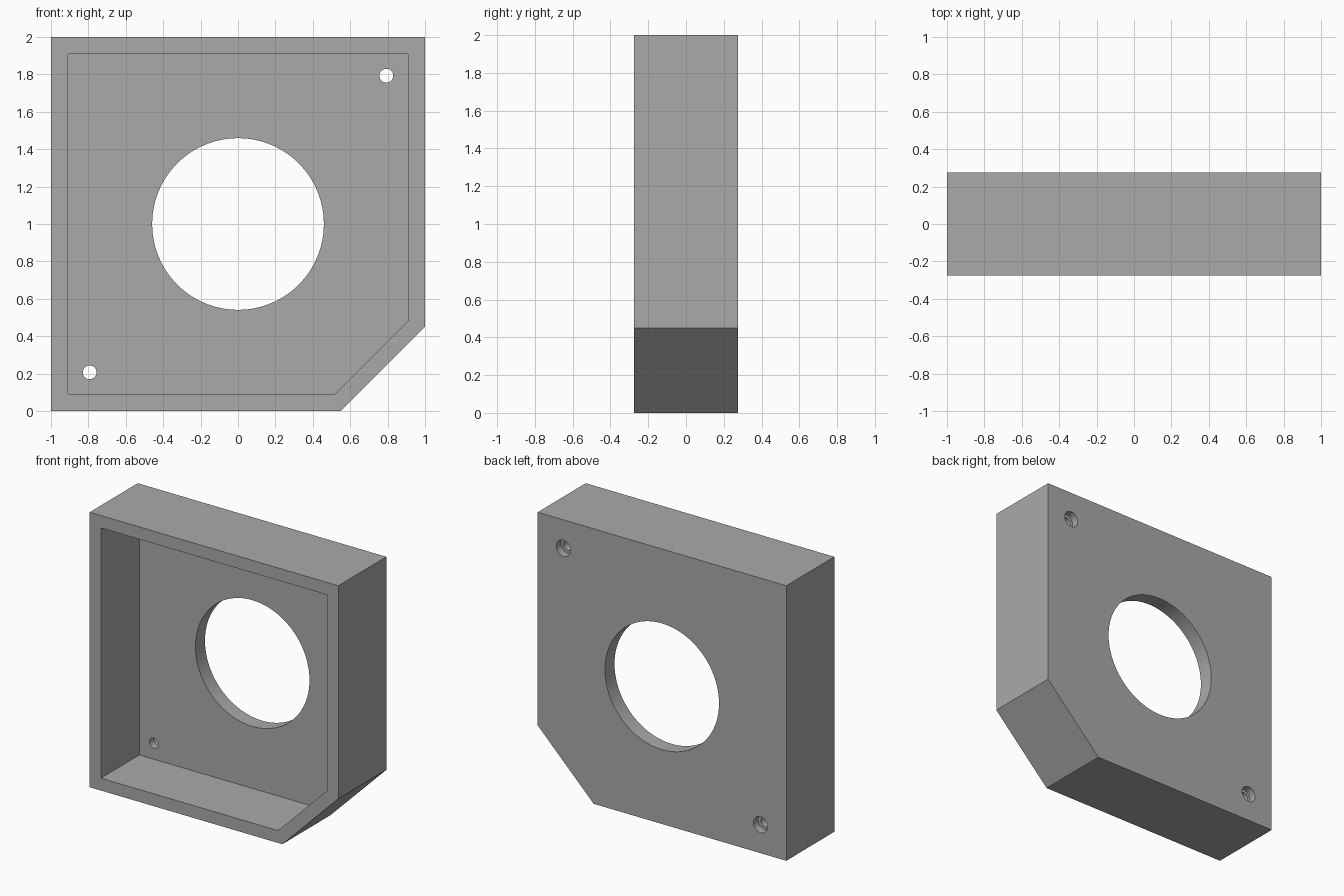
import bpy
import bmesh
import math
from mathutils import Matrix, Vector

if "Cube" in bpy.data.objects:
    bpy.data.objects.remove(bpy.data.objects["Cube"], do_unlink=True)

HALF_DEPTH = 0.276
WALL = 0.09
PANEL = 0.11
HOLE_OFFSET = 0.793

grey = bpy.data.materials.new("plain grey")
grey.use_nodes = True
colour = (0.4, 0.4, 0.4, 1)
grey.diffuse_color = colour
grey.node_tree.nodes["Principled BSDF"].inputs["Base Color"].default_value = colour


def add_object(name, bm):
    bmesh.ops.recalc_face_normals(bm, faces=bm.faces)
    mesh = bpy.data.meshes.new(name)
    bm.to_mesh(mesh)
    bm.free()
    mesh.materials.append(grey)
    obj = bpy.data.objects.new(name, mesh)
    bpy.context.collection.objects.link(obj)
    return obj


def prism(name, outline, y0, y1):
    """Extrude an (x, z) outline along y."""
    bm = bmesh.new()
    face = bm.faces.new([bm.verts.new((x, y0, z)) for x, z in outline])
    moved = bmesh.ops.extrude_face_region(bm, geom=[face])["geom"]
    verts = [v for v in moved if isinstance(v, bmesh.types.BMVert)]
    bmesh.ops.translate(bm, verts=verts, vec=Vector((0, y1 - y0, 0)))
    return add_object(name, bm)


def drill(name, x, z, radius, y0, y1, segments):
    """Cylinder along y."""
    bm = bmesh.new()
    place = Matrix.Translation((x, (y0 + y1) / 2, z)) @ Matrix.Rotation(math.pi / 2, 4, "X")
    bmesh.ops.create_cone(bm, cap_ends=True, segments=segments, radius1=radius,
                          radius2=radius, depth=y1 - y0, matrix=place)
    return add_object(name, bm)


def clipped_square(inset, cut):
    """Square outline with the lower left-hand corner of the model cut off."""
    a, low, high = 1 - inset, inset, 2 - inset
    return [(-a, low), (a - cut, low), (a, low + cut), (a, high), (-a, high)]


# Housing with its cut corner
housing = prism("housing", clipped_square(0, 0.45), -HALF_DEPTH, HALF_DEPTH)

# Open front cavity, large opening and two counterbored screw holes
inner = HALF_DEPTH - PANEL
cutters = [
    prism("cavity_cutter", clipped_square(WALL, 0.395), -1, inner),
    drill("opening_cutter", 0, 1, 0.459, -1, 1, 96),
]
for side in (-1, 1):
    x, z = side * HOLE_OFFSET, 1 + side * HOLE_OFFSET
    cutters.append(drill("screw_hole_cutter", x, z, 0.037, -1, 1, 32))
    cutters.append(drill("counterbore_cutter", x, z, 0.058, inner + 0.055, 1, 32))

bpy.ops.object.select_all(action="DESELECT")
bpy.context.view_layer.objects.active = housing
housing.select_set(True)
for cutter in cutters:
    mod = housing.modifiers.new(cutter.name, "BOOLEAN")
    mod.operation = "DIFFERENCE"
    mod.solver = "EXACT"
    mod.object = cutter
    bpy.ops.object.modifier_apply(modifier=mod.name)
    bpy.data.objects.remove(cutter, do_unlink=True)

bpy.ops.object.shade_smooth_by_angle(angle=math.radians(30))
